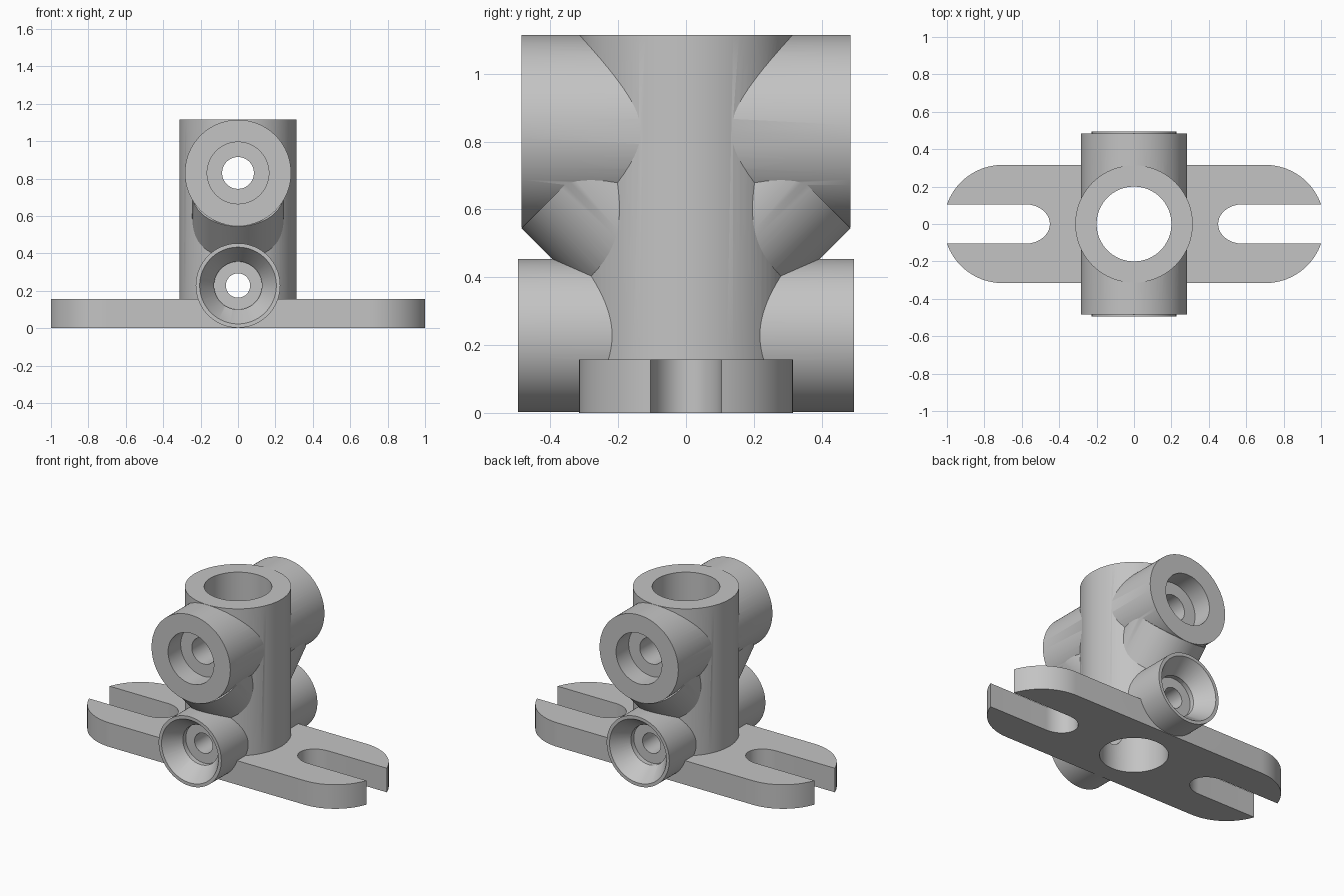
import bpy
import bmesh
from math import sin, cos, asin, pi, radians
from mathutils import Vector, Matrix

cube = bpy.data.objects.get("Cube")
if cube:
    bpy.data.objects.remove(cube, do_unlink=True)

grey = bpy.data.materials.new("plain grey")
grey.use_nodes = True
colour = (0.55, 0.55, 0.55, 1)
grey.diffuse_color = colour
grey.node_tree.nodes["Principled BSDF"].inputs["Base Color"].default_value = colour


def add_object(name, bm):
    bmesh.ops.recalc_face_normals(bm, faces=bm.faces)
    mesh = bpy.data.meshes.new(name)
    bm.to_mesh(mesh)
    bm.free()
    mesh.materials.append(grey)
    obj = bpy.data.objects.new(name, mesh)
    bpy.context.scene.collection.objects.link(obj)
    return obj


def rod(name, start, end, r1, r2=None):
    """Round bar or cone from start to end."""
    start, end = Vector(start), Vector(end)
    axis = end - start
    matrix = (Matrix.Translation((start + end) / 2)
              @ axis.to_track_quat('Z', 'Y').to_matrix().to_4x4())
    bm = bmesh.new()
    bmesh.ops.create_cone(bm, cap_ends=True, segments=96, radius1=r1,
                          radius2=r1 if r2 is None else r2,
                          depth=axis.length, matrix=matrix)
    return add_object(name, bm)


def combine(body, part, operation):
    mod = body.modifiers.new("combine", 'BOOLEAN')
    mod.operation = operation
    mod.solver = 'EXACT'
    mod.object = part
    bpy.context.view_layer.objects.active = body
    bpy.ops.object.modifier_apply(modifier=mod.name)
    bpy.data.objects.remove(part, do_unlink=True)


def arc(cx, rx, ry, a0, a1, steps):
    angles = [a0 + (a1 - a0) * i / steps for i in range(steps + 1)]
    return [(cx + rx * cos(a), ry * sin(a)) for a in angles]


# Base plate: rounded ends with open slots
half, slot, thick = 0.316, 0.105, 0.157
tip = asin(slot / half)
end = (arc(0.702, half, half, -pi / 2, -tip, 20)
       + arc(0.58, 0.13, slot, 1.5 * pi, pi / 2, 32)
       + arc(0.702, half, half, tip, pi / 2, 20))
outline = end + [(-x, -y) for x, y in end]
bm = bmesh.new()
face = bm.faces.new([bm.verts.new((x, y, 0)) for x, y in outline])
top = bmesh.ops.extrude_face_region(bm, geom=[face])["geom"]
bmesh.ops.translate(bm, vec=(0, 0, thick),
                    verts=[v for v in top if isinstance(v, bmesh.types.BMVert)])
body = add_object("slotted_bracket", bm)

# Solid parts: post, cross bosses and slanted supports
upper_z, upper_y = 0.83, 0.485
lower_z, lower_y = 0.228, 0.495
solids = [
    rod("post", (0, 0, 0.02), (0, 0, 1.115), 0.314),
    rod("upper_boss", (0, -upper_y, upper_z), (0, upper_y, upper_z), 0.284),
    rod("lower_boss", (0, -lower_y, lower_z), (0, lower_y, lower_z), 0.226),
]
for s in (-1, 1):
    solids.append(rod("slanted_support", (0, s * 0.03, 0.436),
                      (0, s * 0.312, 0.718), 0.245))
for part in solids:
    combine(body, part, 'UNION')

# Bores: post, cross holes, counterbores and flared mouths
cutters = [
    rod("post_bore", (0, 0, -0.1), (0, 0, 1.3), 0.2),
    rod("upper_hole", (0, -0.6, upper_z), (0, 0.6, upper_z), 0.085),
    rod("lower_hole", (0, -0.6, lower_z), (0, 0.6, lower_z), 0.065),
]
for s in (-1, 1):
    cutters += [
        rod("upper_counterbore", (0, s * 0.6, upper_z), (0, s * 0.355, upper_z), 0.165),
        rod("lower_counterbore", (0, s * 0.6, lower_z), (0, s * 0.355, lower_z), 0.128),
        rod("lower_flare", (0, s * 0.515, lower_z), (0, s * 0.385, lower_z), 0.219, 0.128),
    ]
for part in cutters:
    combine(body, part, 'DIFFERENCE')

# Smooth round walls, crisp edges
bpy.ops.object.select_all(action='DESELECT')
body.select_set(True)
bpy.context.view_layer.objects.active = body
bpy.ops.object.shade_smooth_by_angle(angle=radians(25))
